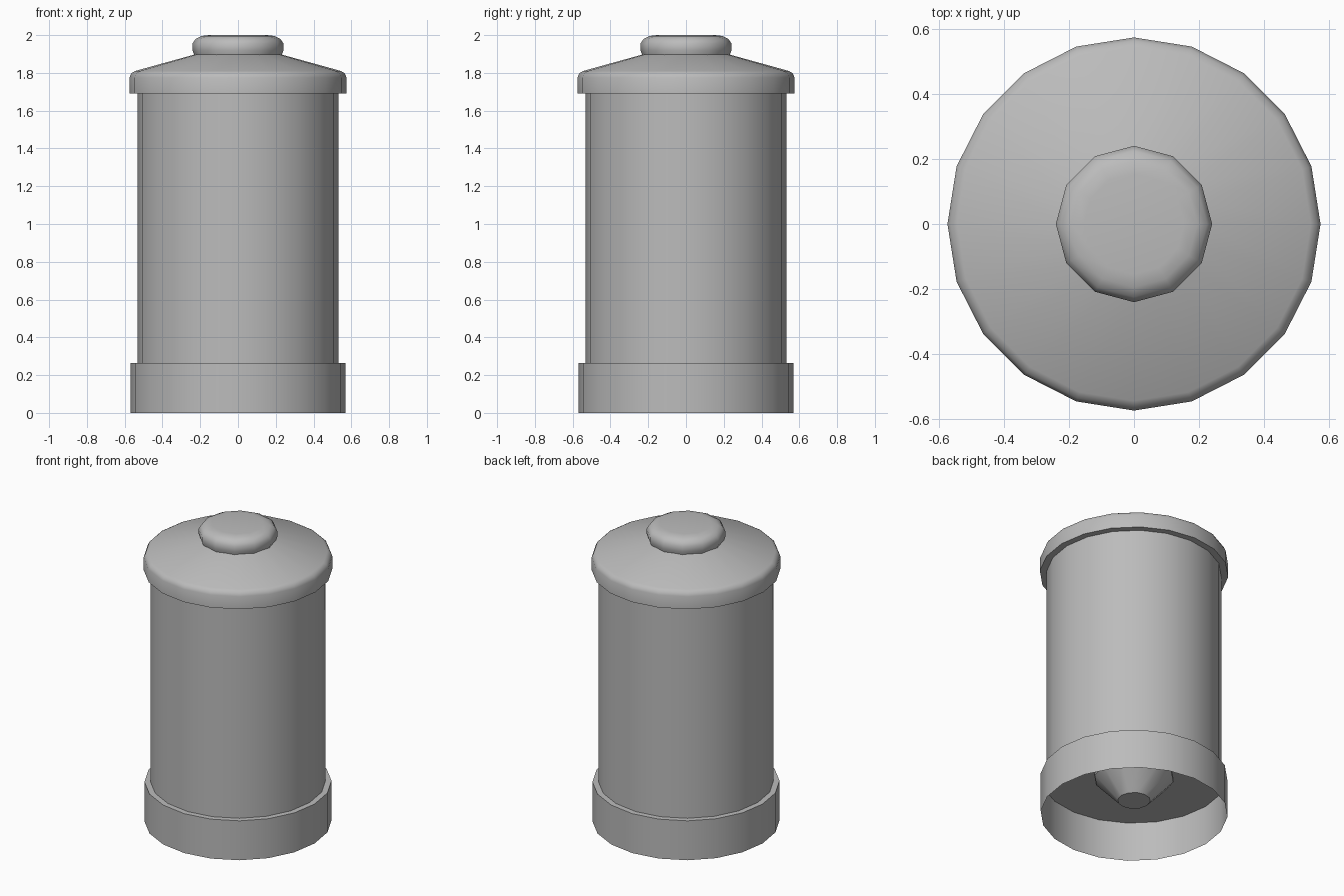
import bpy, math

if "Cube" in bpy.data.objects:
    bpy.data.objects.remove(bpy.data.objects["Cube"])

metal = bpy.data.materials.new("plain_grey")
metal.diffuse_color = (0.5, 0.5, 0.5, 1)
metal.use_nodes = True
metal.node_tree.nodes["Principled BSDF"].inputs["Base Color"].default_value = metal.diffuse_color


def lathe(name, profile, sides):
    """Spin a (radius, z) profile, listed bottom to top, around z; radius 0 closes the end."""
    verts, rings, faces = [], [], []
    for r, z in profile:
        n = 1 if r == 0 else sides
        rings.append(range(len(verts), len(verts) + n))
        for i in range(n):
            a = 2 * math.pi * i / sides
            verts.append((r * math.cos(a), r * math.sin(a), z))
    for lo, hi in zip(rings, rings[1:]):
        for i in range(sides):
            j = (i + 1) % sides
            if len(lo) == 1:
                faces.append((lo[0], hi[j], hi[i]))
            elif len(hi) == 1:
                faces.append((lo[i], lo[j], hi[0]))
            else:
                faces.append((lo[i], lo[j], hi[j], hi[i]))
    me = bpy.data.meshes.new(name)
    me.from_pydata(verts, [], faces)
    me.materials.append(metal)
    ob = bpy.data.objects.new(name, me)
    bpy.context.collection.objects.link(ob)
    bpy.ops.object.select_all(action='DESELECT')
    ob.select_set(True)
    bpy.context.view_layer.objects.active = ob
    bpy.ops.object.shade_smooth_by_angle(angle=math.radians(40))
    return ob


# Open base skirt with a narrow ledge on top
lathe("base_skirt", [(0.57, 0), (0.57, 0.265), (0.533, 0.265)], 20)
# Main canister with closed floor
lathe("canister_body", [(0, 0.265), (0.533, 0.265), (0.533, 1.69)], 20)
# Tapered nozzle under the floor
lathe("bottom_nozzle", [(0, 0.095), (0.10, 0.095), (0.243, 0.25), (0.243, 0.265)], 12)
# Overhanging lid with bevelled rim and conical top
lathe("lid", [(0.533, 1.69), (0.575, 1.69), (0.575, 1.775), (0.565, 1.798),
              (0.545, 1.81), (0.22, 1.90)], 20)
# Rounded knob
lathe("lid_knob", [(0.23, 1.89), (0.241, 1.92), (0.241, 1.955), (0.225, 1.98),
                   (0.195, 1.995), (0.155, 2.0), (0, 2.0)], 12)
